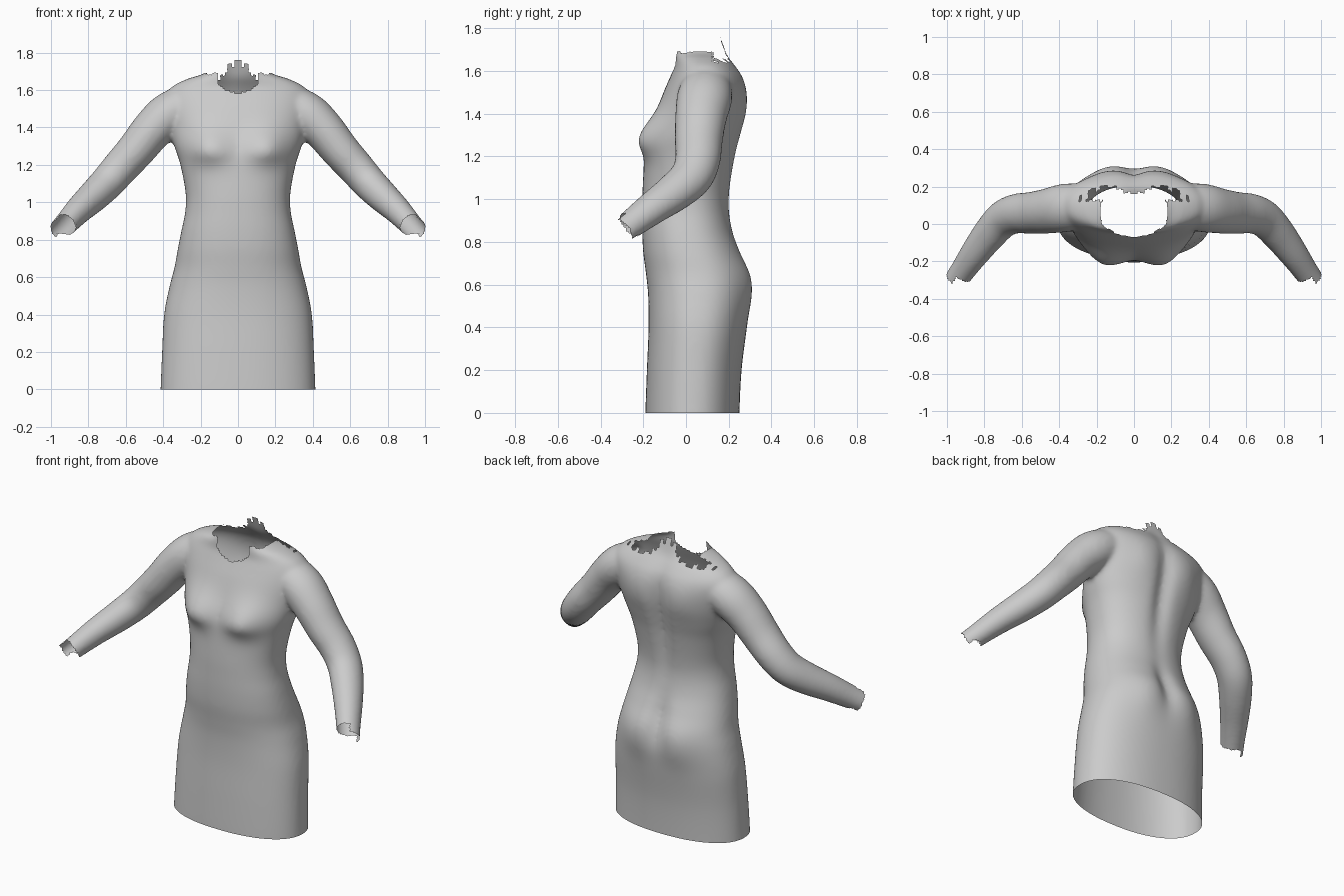
import bpy, bmesh, math
from mathutils import Vector

if "Cube" in bpy.data.objects:
    bpy.data.objects.remove(bpy.data.objects["Cube"])


def spline(rows, steps):
    """Smooth interpolation through a list of equal-length rows."""
    out = []
    for i in range(len(rows) - 1):
        a, b, c, d = (rows[max(0, min(len(rows) - 1, i + k))] for k in (-1, 0, 1, 2))
        for s in range(steps):
            t = s / steps
            out.append([0.5 * (2 * q + (r - p) * t + (2 * p - 5 * q + 4 * r - u) * t * t
                               + (3 * q - p - 3 * r + u) * t ** 3)
                        for p, q, r, u in zip(a, b, c, d)])
    return out + [list(rows[-1])]


def bump(v, mid, width):
    return math.exp(-((v - mid) / width) ** 2)


def loft(bm, rings):
    """Closed skin over a stack of rings."""
    vs = [[bm.verts.new(p) for p in ring] for ring in rings]
    n = len(vs[0])
    for lo, hi in zip(vs, vs[1:]):
        for i in range(n):
            j = (i + 1) % n
            bm.faces.new((lo[i], lo[j], hi[j], hi[i]))
    bm.faces.new(vs[0][::-1])
    bm.faces.new(vs[-1])


# Body stations: height, half width, front y, back y
BODY = [(-0.1, .416, -.19, .25), (0, .414, -.19, .25), (.2, .406, -.183, .26), (.4, .395, -.175, .285),
        (.55, .366, -.177, .305), (.65, .34, -.187, .30), (.75, .322, -.20, .26),
        (.85, .302, -.205, .222), (.95, .282, -.205, .205), (1.05, .28, -.203, .21),
        (1.2, .308, -.193, .235), (1.3, .34, -.175, .258), (1.4, .365, -.14, .277),
        (1.5, .385, -.105, .28), (1.57, .385, -.075, .265), (1.62, .35, -.055, .235),
        (1.66, .27, -.055, .205), (1.69, .18, -.06, .19), (1.74, .14, -.065, .172), (1.82, .13, -.07, .145)]


def body_ring(z, half, front, back, n=96):
    ring = []
    mid, depth = (front + back) / 2, (back - front) / 2
    e = 2 / 2.25
    for k in range(n):
        a = 2 * math.pi * k / n
        c, s = math.cos(a), math.sin(a)
        x = half * math.copysign(abs(c) ** e, c)
        y = mid + depth * math.copysign(abs(s) ** e, s)
        if s < 0:    # bust
            low = .075 if z < 1.28 else .12
            y -= -s * .066 * bump(abs(x), .17, .12) * bump(z, 1.28, low)
        else:        # spine groove, seat cleft, shoulder blades
            y -= s * .03 * bump(x, 0, .05) * bump(z, 1.3, .3)
            y -= s * .035 * bump(x, 0, .055) * bump(z, .68, .13)
            y += s * .014 * bump(abs(x), .15, .09) * (bump(z, .58, .13) + bump(z, 1.45, .12))
        ring.append((x, y, z))
    return ring


# Arm stations: centre x, y, z, radius
ARM = [(.20, .10, 1.52, .09), (.29, .095, 1.51, .115), (.375, .085, 1.465, .123), (.46, .07, 1.385, .115),
       (.545, .06, 1.28, .107), (.63, .055, 1.185, .101), (.70, .025, 1.105, .096),
       (.77, -.05, 1.035, .089), (.85, -.155, .96, .077), (.92, -.255, .885, .066),
       (.99, -.355, .81, .06)]


def arm_rings(side, n=40):
    pts = spline(ARM, 6)
    rings = []
    for i, (x, y, z, r) in enumerate(pts):
        a, b = pts[max(i - 1, 0)], pts[min(i + 1, len(pts) - 1)]
        along = (Vector(b[:3]) - Vector(a[:3])).normalized()
        u = along.cross(Vector((0, 1, 0))).normalized()
        w = along.cross(u)
        ring = []
        for k in range(n):
            t = 2 * math.pi * k / n
            p = Vector((x, y, z)) + u * (r * .96 * math.cos(t)) + w * (r * 1.05 * math.sin(t))
            ring.append((p.x * side, p.y, p.z))
        rings.append(ring)
    return rings


# Body and sleeves, fused into one skin
bm = bmesh.new()
loft(bm, [body_ring(*row) for row in spline(BODY, 6)])
for side in (1, -1):
    loft(bm, arm_rings(side))
    
bmesh.ops.recalc_face_normals(bm, faces=bm.faces)
mesh = bpy.data.meshes.new("dress")
bm.to_mesh(mesh)
bm.free()
dress = bpy.data.objects.new("dress", mesh)
bpy.context.collection.objects.link(dress)
fuse = dress.modifiers.new("fuse", 'REMESH')
fuse.mode = 'VOXEL'
fuse.voxel_size = .0125
relax = dress.modifiers.new("relax", 'SMOOTH')
relax.factor = .5
relax.iterations = 10
fused = bpy.data.meshes.new_from_object(dress.evaluated_get(bpy.context.evaluated_depsgraph_get()))
dress.modifiers.clear()
dress.data = fused
fused.name = "dress"

# Openings: straight hem, ragged neck and ragged cuffs
bm = bmesh.new()
bm.from_mesh(fused)
bmesh.ops.bisect_plane(bm, geom=bm.verts[:] + bm.edges[:] + bm.faces[:], plane_co=(0, 0, 0),
                       plane_no=(0, 0, 1), clear_inner=True)
WRIST = Vector((.92, -.262, .878))
AXIS = Vector((.07, -.10, -.075)).normalized()


def cut_away(p):
    x = abs(p.x)
    if p.z > 1.5 and x < .3:
        tooth = .018 * (int(x / .035) % 2)
        if p.y > .125:
            return p.z > max(1.77 - 1.0 * (int((x + .02) / .04) * .04), 1.65) + tooth - .01
        return (x / (.195 - tooth)) ** 2 + ((p.y - .06) / .128) ** 2 < 1 or p.z > 1.69
    q = Vector((x, p.y, p.z)) - WRIST
    if x > .7:
        outer = q - AXIS * q.dot(AXIS)
        return q.dot(AXIS) > (.05 if outer.x > .028 else 0)
    return False


gone = [f for f in bm.faces if cut_away(f.calc_center_median())]
bmesh.ops.delete(bm, geom=gone, context='FACES')

# Drop loose scraps left by the ragged cut
seen, islands = set(), []
for start in bm.verts:
    if start in seen:
        continue
    seen.add(start)
    stack, island = [start], []
    while stack:
        v = stack.pop()
        island.append(v)
        for e in v.link_edges:
            o = e.other_vert(v)
            if o not in seen:
                seen.add(o)
                stack.append(o)
    islands.append(island)
islands.sort(key=len)
for island in islands[:-1]:
    bmesh.ops.delete(bm, geom=island, context='VERTS')
for f in bm.faces:
    f.smooth = True
bm.to_mesh(fused)
bm.free()

# Plain grey cloth
cloth = bpy.data.materials.new("light grey cloth")
cloth.diffuse_color = (.6, .6, .6, 1)
cloth.use_nodes = True
cloth.node_tree.nodes["Principled BSDF"].inputs["Base Color"].default_value = cloth.diffuse_color
fused.materials.clear()
fused.materials.append(cloth)
